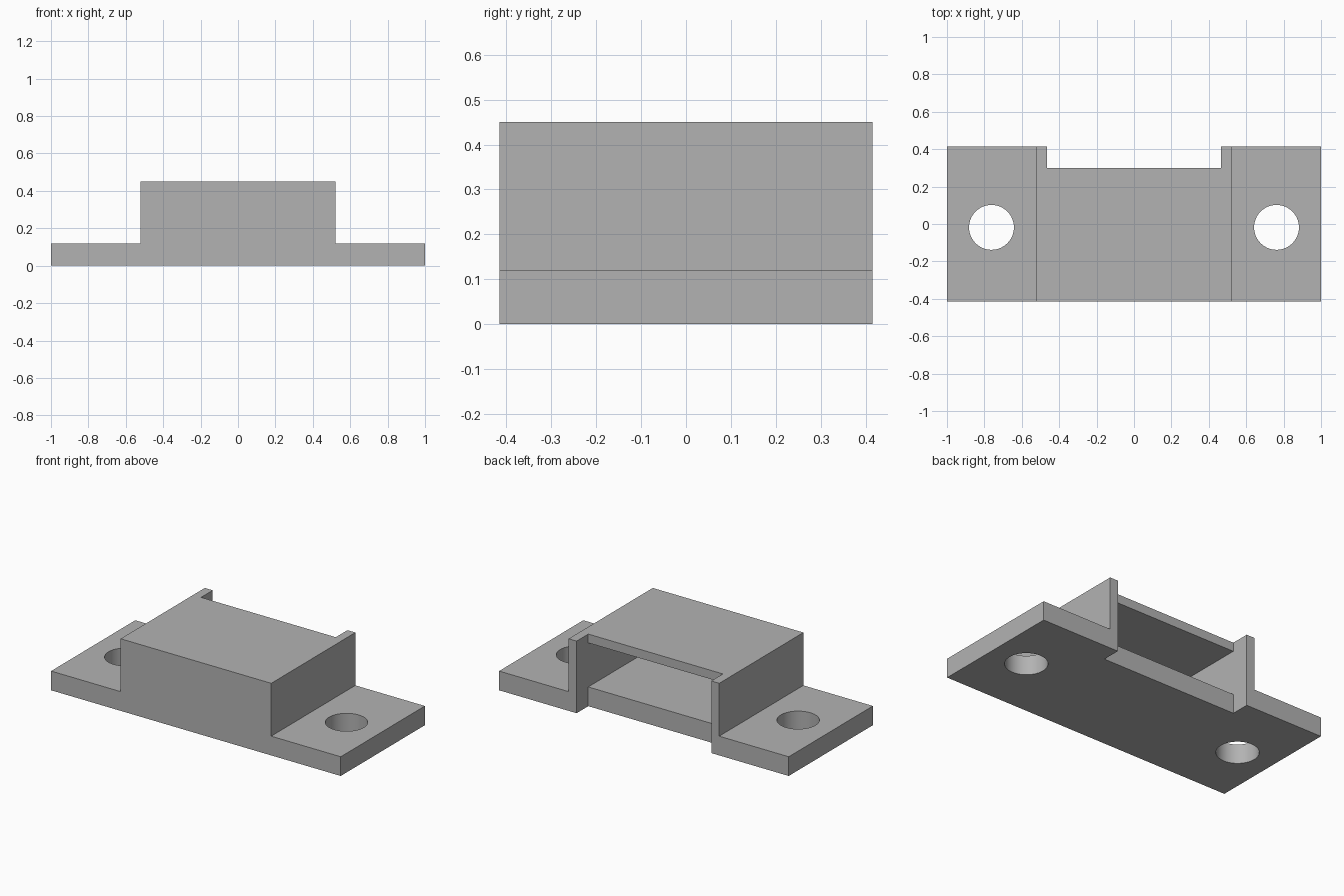
import bpy
import bmesh
from mathutils import Matrix, Vector

cube = bpy.data.objects.get("Cube")
if cube:
    bpy.data.objects.remove(cube, do_unlink=True)

# Main dimensions
HALF_DEPTH = 0.415
BASE_TOP, HOUSING_TOP = 0.12, 0.45
HOUSING_X, WALL = 0.52, 0.055
INNER_X = HOUSING_X - WALL
SHELF_BACK = 0.30

grey = bpy.data.materials.new("plain_grey")
grey.use_nodes = True
colour = (0.45, 0.45, 0.45, 1)
grey.diffuse_color = colour
grey.node_tree.nodes["Principled BSDF"].inputs["Base Color"].default_value = colour


def make_object(name, bm):
    bmesh.ops.recalc_face_normals(bm, faces=bm.faces)
    mesh = bpy.data.meshes.new(name)
    bm.to_mesh(mesh)
    bm.free()
    mesh.materials.append(grey)
    obj = bpy.data.objects.new(name, mesh)
    bpy.context.collection.objects.link(obj)
    return obj


def box(name, low, high):
    low, high = Vector(low), Vector(high)
    bm = bmesh.new()
    place = Matrix.Translation((low + high) / 2) @ Matrix.Diagonal((*(high - low), 1))
    bmesh.ops.create_cube(bm, size=1, matrix=place)
    return make_object(name, bm)


def cylinder(name, centre, radius, height):
    bm = bmesh.new()
    bmesh.ops.create_cone(bm, cap_ends=True, segments=64, radius1=radius,
                          radius2=radius, depth=height,
                          matrix=Matrix.Translation(centre))
    return make_object(name, bm)


# Stepped front profile, extruded from front to back
half = [(1, 0), (1, BASE_TOP), (HOUSING_X, BASE_TOP), (HOUSING_X, HOUSING_TOP)]
profile = half + [(-x, z) for x, z in reversed(half)]
bm = bmesh.new()
face = bm.faces.new([bm.verts.new((x, -HALF_DEPTH, z)) for x, z in profile])
swept = bmesh.ops.extrude_face_region(bm, geom=[face])["geom"]
bmesh.ops.translate(bm, vec=(0, 2 * HALF_DEPTH, 0),
                    verts=[g for g in swept if isinstance(g, bmesh.types.BMVert)])
bracket = make_object("mounting_bracket", bm)

# Open-backed cavity, rear notch and two screw holes
cutters = [
    box("cavity_cutter", (-INNER_X, WALL - HALF_DEPTH, BASE_TOP),
        (INNER_X, 0.6, HOUSING_TOP - WALL)),
    box("rear_notch_cutter", (-INNER_X, SHELF_BACK, -0.2), (INNER_X, 0.7, 0.7)),
]
for side, name in ((1, "left"), (-1, "right")):
    cutters.append(cylinder(name + "_hole_cutter", (side * 0.762, -0.018, 0.05), 0.12, 0.5))

bpy.ops.object.select_all(action="DESELECT")
bracket.select_set(True)
bpy.context.view_layer.objects.active = bracket
for cutter in cutters:
    cutter.hide_render = True
    cut = bracket.modifiers.new(cutter.name, "BOOLEAN")
    cut.operation = "DIFFERENCE"
    cut.solver = "EXACT"
    cut.object = cutter
    bpy.ops.object.modifier_apply(modifier=cut.name)
    bpy.data.objects.remove(cutter, do_unlink=True)

# Smooth hole walls, crisp edges
bpy.ops.object.shade_smooth_by_angle(angle=0.5)
